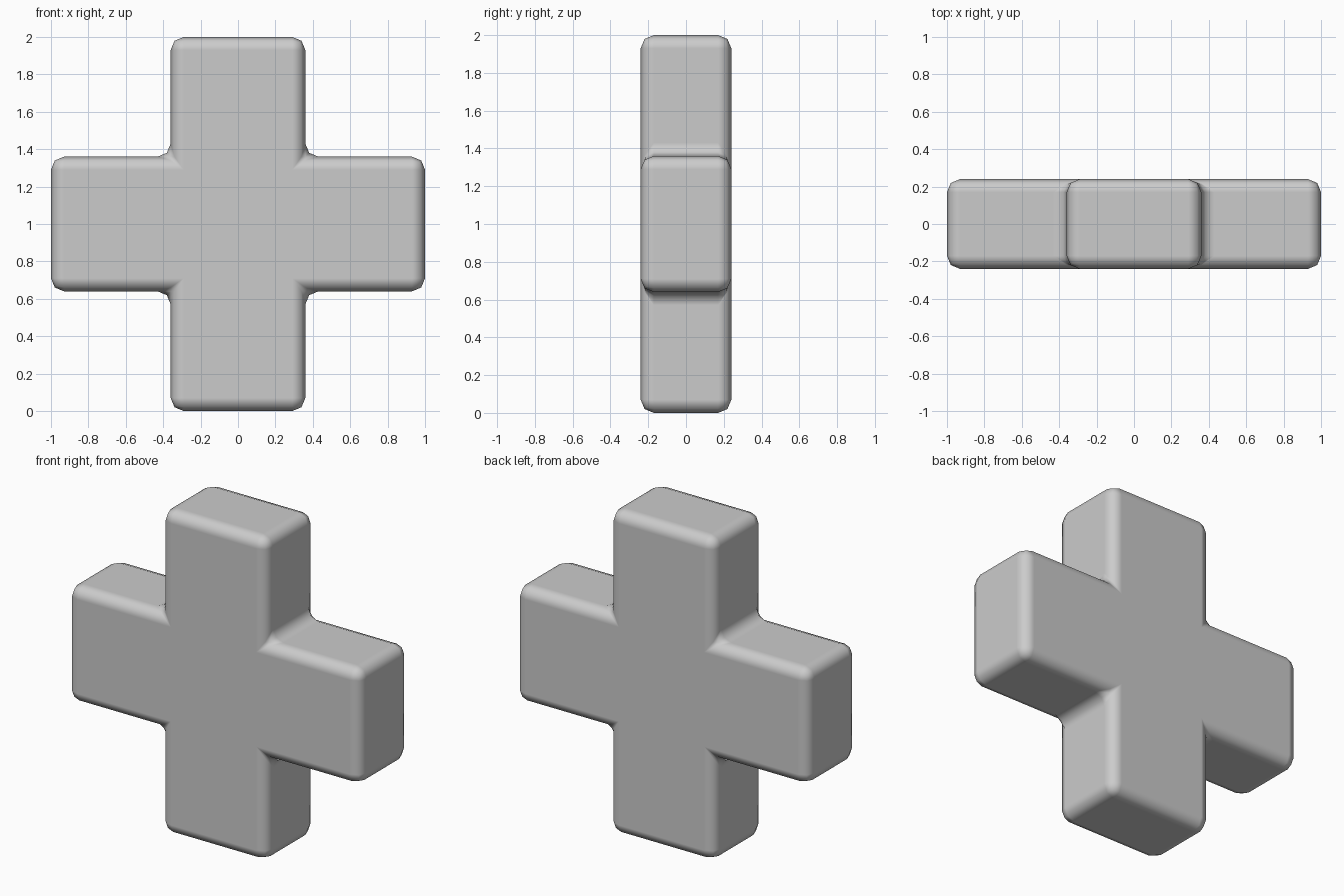
import bpy, bmesh

if "Cube" in bpy.data.objects:
    bpy.data.objects.remove(bpy.data.objects["Cube"])

ARM, REACH, DEPTH = 0.36, 1.0, 0.24  # half arm width, arm length, half thickness

# Plus-shaped outline, one arm corner trio turned four times
outline = []
x_z = [(REACH, -ARM), (REACH, ARM), (ARM, ARM)]
for _ in range(4):
    outline += x_z
    x_z = [(-z, x) for x, z in x_z]

# Extrude the outline through the thickness
bm = bmesh.new()
front = bm.faces.new([bm.verts.new((x, -DEPTH, z + REACH)) for x, z in outline])
ext = bmesh.ops.extrude_face_region(bm, geom=[front], use_keep_orig=True)
back_verts = [g for g in ext["geom"] if isinstance(g, bmesh.types.BMVert)]
bmesh.ops.translate(bm, verts=back_verts, vec=(0, 2 * DEPTH, 0))
bmesh.ops.recalc_face_normals(bm, faces=bm.faces[:])
for f in bm.faces:
    f.smooth = True

mesh = bpy.data.meshes.new("plus_block")
bm.to_mesh(mesh)
bm.free()
plus = bpy.data.objects.new("plus_block", mesh)
bpy.context.collection.objects.link(plus)

# Rounded outer edges and filleted inner corners
bevel = plus.modifiers.new("rounded_edges", 'BEVEL')
bevel.width = 0.07
bevel.segments = 2
bevel.limit_method = 'ANGLE'
bevel.harden_normals = True
